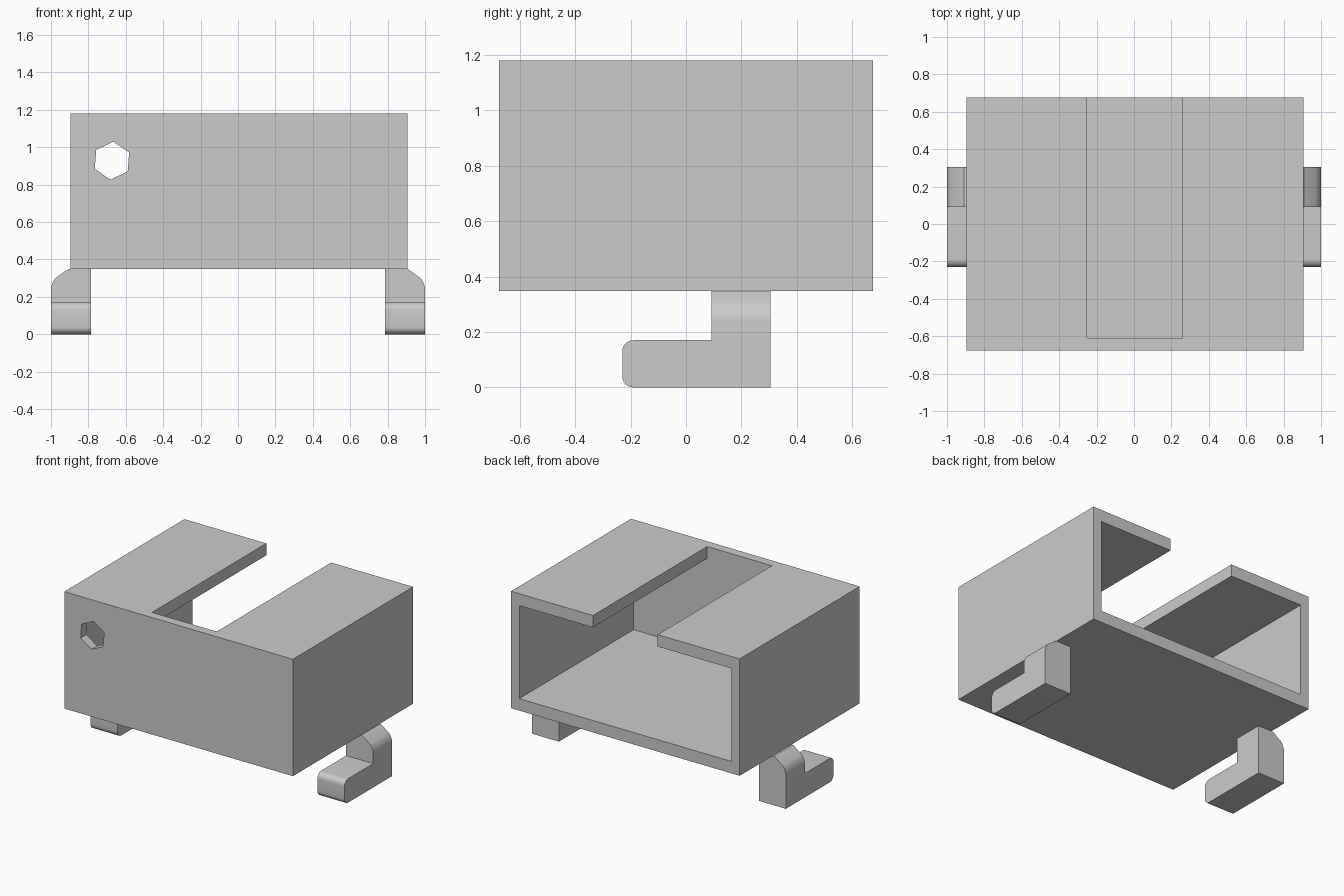
import bpy, bmesh, math
from mathutils import Vector

cube = bpy.data.objects.get("Cube")
if cube:
    bpy.data.objects.remove(cube, do_unlink=True)

grey = bpy.data.materials.new("light grey")
grey.use_nodes = True
COLOUR = (0.6, 0.6, 0.6, 1)
grey.diffuse_color = COLOUR
grey.node_tree.nodes["Principled BSDF"].inputs["Base Color"].default_value = COLOUR


def prism(name, points, axis, start, end):
    """Extrude a profile along x (points are y, z) or along y (points are x, z)."""
    bm = bmesh.new()
    place = (lambda a, b: (start, a, b)) if axis == "x" else (lambda a, b: (a, start, b))
    face = bm.faces.new([bm.verts.new(place(a, b)) for a, b in points])
    moved = bmesh.ops.extrude_face_region(bm, geom=[face])["geom"]
    shift = Vector((end - start, 0, 0) if axis == "x" else (0, end - start, 0))
    bmesh.ops.translate(bm, vec=shift, verts=[g for g in moved if isinstance(g, bmesh.types.BMVert)])
    bmesh.ops.recalc_face_normals(bm, faces=bm.faces)
    mesh = bpy.data.meshes.new(name)
    bm.to_mesh(mesh)
    bm.free()
    mesh.materials.append(grey)
    obj = bpy.data.objects.new(name, mesh)
    bpy.context.collection.objects.link(obj)
    return obj


def rect(x0, x1, z0, z1):
    return [(x0, z0), (x1, z0), (x1, z1), (x0, z1)]


def arc(cx, cz, r, a0, a1, steps=6):
    angles = [math.radians(a0 + (a1 - a0) * i / steps) for i in range(steps + 1)]
    return [(cx + r * math.cos(a), cz + r * math.sin(a)) for a in angles]


def combine(obj, tool, operation):
    """Apply a boolean and remove the helper."""
    tool.hide_render = True
    mod = obj.modifiers.new("shape", "BOOLEAN")
    mod.operation, mod.solver, mod.object = operation, "EXACT", tool
    bpy.context.view_layer.objects.active = obj
    bpy.ops.object.modifier_apply(modifier=mod.name)
    bpy.data.objects.remove(tool, do_unlink=True)


# Housing: box open at the back, slotted top, hexagonal hole in the front
LEFT, RIGHT, FRONT, BACK, LOW, HIGH = -0.895, 0.905, -0.675, 0.675, 0.348, 1.18
SIDE, PLATE = 0.065, 0.085
housing = prism("housing", rect(LEFT, RIGHT, LOW, HIGH), "y", FRONT, BACK)
chamber = rect(LEFT + SIDE, RIGHT - SIDE, LOW + PLATE, HIGH - PLATE)
combine(housing, prism("chamber_cutter", chamber, "y", FRONT + SIDE, BACK + 0.2), "DIFFERENCE")
slot = rect(-0.25, 0.26, HIGH - 0.2, HIGH + 0.2)
combine(housing, prism("slot_cutter", slot, "y", FRONT + SIDE, BACK + 0.2), "DIFFERENCE")
hexagon = arc(-0.674, 0.928, 0.102, 25.5, 325.5, 5)
combine(housing, prism("hole_cutter", hexagon, "y", FRONT - 0.2, FRONT + 0.2), "DIFFERENCE")

# Feet: L-shaped with a rounded toe and a sloped, rounded outer shoulder
R = 0.04
TOE, HEEL, STEP = -0.23, 0.305, 0.17
for name, s in (("left_foot", 1), ("right_foot", -1)):
    side = [(HEEL, 0), (HEEL, LOW), (0.092, LOW), (0.092, STEP)]
    side += arc(TOE + R, STEP - R, R, 90, 180) + arc(TOE + R, R, R, 180, 270)
    foot = prism(name, side, "x", s * 0.787, s)
    shoulder = [(0.6, -0.1), (1, -0.1)] + arc(0.9, 0.235, 0.1, 0, 42) + [(0.908, LOW), (0.908, 0.5), (0.6, 0.5)]
    combine(foot, prism("shoulder_shape", [(s * x, z) for x, z in shoulder], "y", -0.5, 0.5), "INTERSECT")
    bpy.ops.object.select_all(action="DESELECT")
    foot.select_set(True)
    bpy.context.view_layer.objects.active = foot
    bpy.ops.object.shade_smooth_by_angle(angle=math.radians(30))
